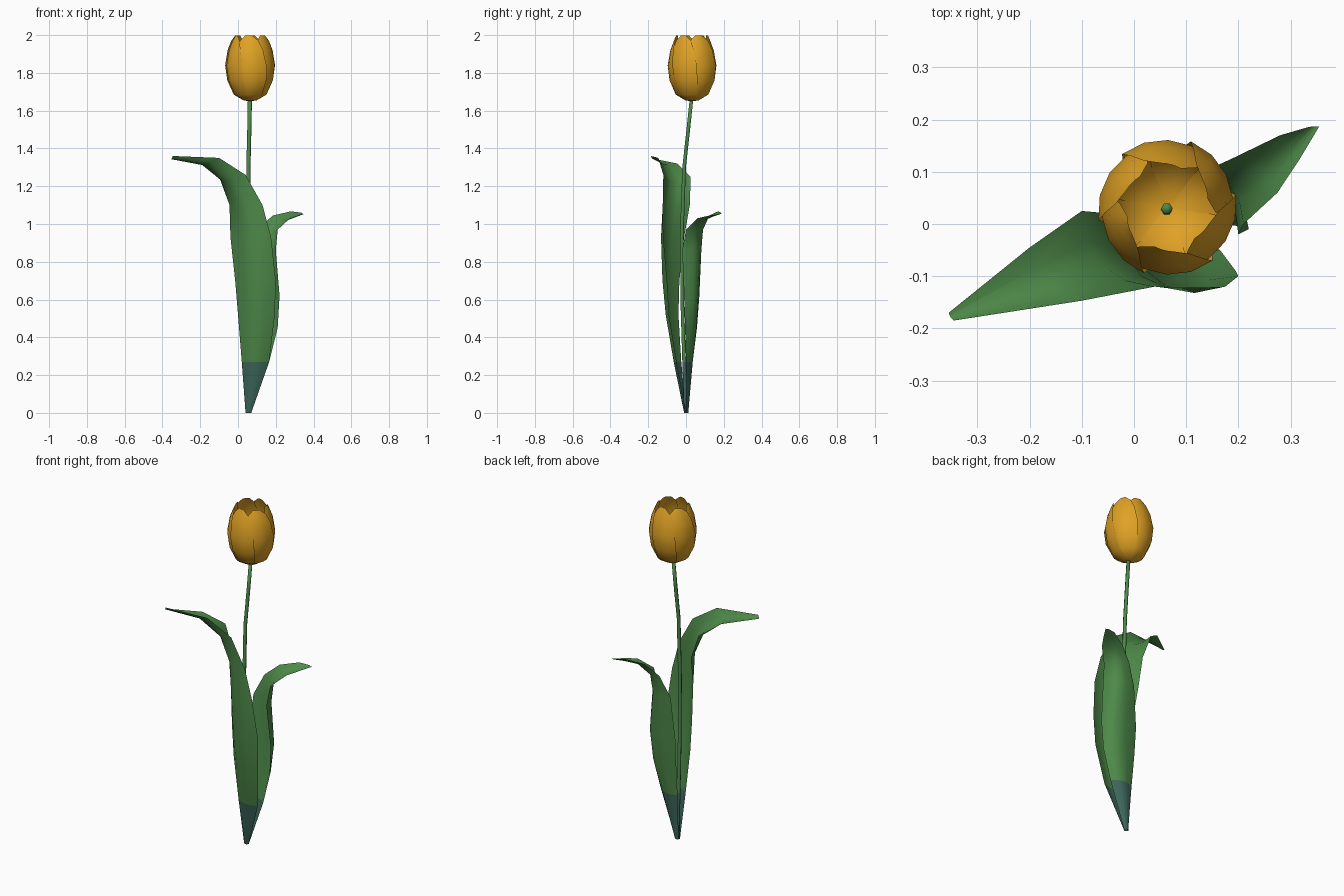
import bpy, math
from mathutils import Vector


def material(name, rgb):
    m = bpy.data.materials.new(name)
    m.diffuse_color = (*rgb, 1)
    return m


GREEN = material("leaf_green", (0.075, 0.25, 0.066))
BLUE_GREEN = material("base_blue_green", (0.048, 0.135, 0.105))
ORANGE = material("petal_orange", (0.74, 0.36, 0.018))
BAND = 0.27  # height of the darker foot of leaves and stem


def grid_object(name, rows, mats, wrap=False):
    """Skin rows of points into a smooth sheet or tube."""
    n = len(rows[0])
    verts = [p for row in rows for p in row]
    faces = []
    for i in range(len(rows) - 1):
        for j in range(n if wrap else n - 1):
            k = (j + 1) % n
            faces.append((i*n + j, i*n + k, (i+1)*n + k, (i+1)*n + j))
    if wrap:
        faces.append(tuple(range((len(rows) - 1)*n, len(rows)*n)))
    me = bpy.data.meshes.new(name)
    me.from_pydata(verts, [], faces)
    for m in mats:
        me.materials.append(m)
    for p in me.polygons:
        p.use_smooth = True
        if len(mats) > 1 and p.center.z < BAND:
            p.material_index = 1
    ob = bpy.data.objects.new(name, me)
    bpy.context.collection.objects.link(ob)
    return ob


def leaf(name, sections):
    """Each section: left edge, middle, right edge, joined by a parabola."""
    rows = []
    for s in sections:
        a, m, b = Vector(s[0:3]), Vector(s[3:6]), Vector(s[6:9])
        rows.append([m + (b - a)/2*u + ((a + b)/2 - m)*u*u
                     for u in (-1, -0.5, 0, 0.5, 1)])
    grid_object(name, rows, [GREEN, BLUE_GREEN])


# Large front leaf, folding over to the left
leaf("large_leaf", [
    (.04, 0, 0, .055, -.01, 0, .07, 0, 0),
    (.02, -.025, .27, .09, -.065, .27, .165, -.05, .27),
    (.0, -.04, .52, .09, -.105, .52, .195, -.09, .52),
    (-.015, -.035, .7, .085, -.122, .7, .2, -.1, .7),
    (-.04, -.01, .93, .06, -.118, .93, .175, -.12, .93),
    (-.045, .02, 1.1, .015, -.1, 1.1, .13, -.122, 1.1),
    (-.1, .025, 1.25, -.06, -.08, 1.225, .04, -.12, 1.26),
    (-.2, -.045, 1.32, -.17, -.115, 1.315, -.1, -.147, 1.35),
    (-.355, -.17, 1.345, -.352, -.178, 1.345, -.345, -.185, 1.36)])

# Small back leaf, folding over to the right; ordered so the outside faces out
leaf("small_leaf", [
    (.07, 0, 0, .06, .012, 0, .045, .005, 0),
    (.165, 0, .27, .11, .035, .27, .038, .025, .27),
    (.21, -.005, .45, .155, .055, .45, .034, .043, .45),
    (.22, -.01, .62, .175, .065, .62, .032, .055, .62),
    (.2, -.02, .86, .165, .072, .86, .055, .066, .86),
    (.21, 0, .97, .182, .075, .965, .11, .09, .98),
    (.275, .06, 1.03, .245, .1, 1.02, .185, .124, 1.045),
    (.318, .125, 1.045, .302, .145, 1.04, .28, .17, 1.067),
    (.355, .187, 1.055, .346, .187, 1.054, .335, .186, 1.06)])

# Slender curved stem
path = [(.055, 0, 0), (.055, -.01, BAND), (.055, -.02, .6), (.055, -.022, .95),
        (.055, -.01, 1.3), (.06, .012, 1.5), (.063, .03, 1.67)]
grid_object("stem", [[(x + .011*math.cos(k*math.pi/3), y + .011*math.sin(k*math.pi/3), z)
                      for k in range(6)] for x, y, z in path],
            [GREEN, BLUE_GREEN], wrap=True)

# Six petals, each overlapping its neighbour in a spiral
CX, CY = .064, .032
PROFILE = [(1.65, .006, 50), (1.655, .035, 46), (1.685, .085, 43), (1.76, .119, 42),
           (1.84, .129, 41), (1.92, .115, 38), (1.97, .096, 31), (1.998, .082, 13)]
for i in range(6):
    rows = []
    for z, r, half in PROFILE:
        row = []
        for u in (-1, -.5, 0, .5, 1):
            a = math.radians(30 + 60*i + half*u + (z - 1.82)*-30)
            rr = r*(1 + .04*u)
            row.append((CX + rr*math.cos(a), CY + rr*math.sin(a), z))
        rows.append(row)
    grid_object(f"petal_{i + 1}", rows, [ORANGE])
